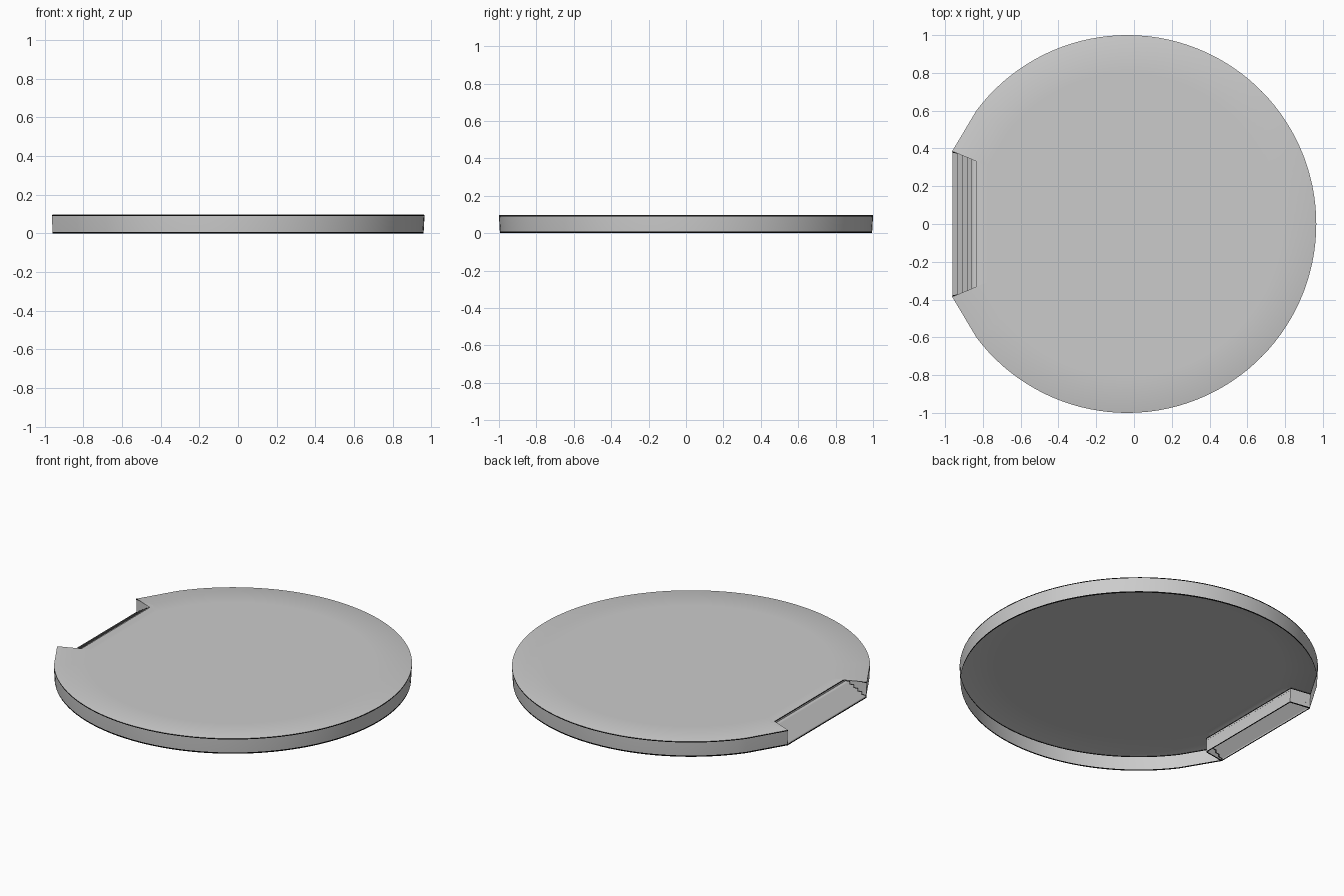
import bpy, bmesh, math

cube = bpy.data.objects.get("Cube")
if cube:
    bpy.data.objects.remove(cube, do_unlink=True)

CX = -0.035            # centre of the round deck
TOP = 0.097            # deck height
INNER = 0.8            # radius of the flat middle
TRIM = 0.007           # height of the black edge bands
CORNER = (-0.928, 0.385)   # outer notch corner, from the deck centre
BACK = (-0.801, 0.365)     # inner notch corner, from the deck centre
GREY, BLACK = 0, 1


def make_material(name, value):
    mat = bpy.data.materials.new(name)
    mat.use_nodes = True
    color = (value, value, value, 1.0)
    mat.diffuse_color = color
    mat.node_tree.nodes["Principled BSDF"].inputs["Base Color"].default_value = color
    return mat


materials = [make_material("light grey stone", 0.6), make_material("black edging", 0.003)]


def finish(bm, name, smooth_angle):
    bmesh.ops.recalc_face_normals(bm, faces=bm.faces)
    # Upper surfaces must face the sky
    if sum(f.normal.z * f.calc_area() for f in bm.faces) < 0:
        bmesh.ops.reverse_faces(bm, faces=bm.faces)
    mesh = bpy.data.meshes.new(name)
    bm.to_mesh(mesh)
    bm.free()
    for mat in materials:
        mesh.materials.append(mat)
    obj = bpy.data.objects.new(name, mesh)
    bpy.context.collection.objects.link(obj)
    bpy.ops.object.select_all(action="DESELECT")
    obj.select_set(True)
    bpy.context.view_layer.objects.active = obj
    bpy.ops.object.shade_smooth_by_angle(angle=math.radians(smooth_angle))


# Round platform with an open underside and a notch cut in one side
bm = bmesh.new()
STEPS = 96
SWEEP = math.radians(143)
outline = [(CORNER[0], -CORNER[1])]
for i in range(STEPS + 1):
    a = -SWEEP + 2 * SWEEP * i / STEPS
    outline.append((math.cos(a), math.sin(a)))
outline += [CORNER, BACK, (BACK[0], -BACK[1])]


def loop(points, scale, z):
    return [bm.verts.new((x * scale + CX, y * scale, z)) for x, y in points]


# Skirt: a narrow lip, a black band, the grey wall and a black foot band
levels = [(0.996, TOP, GREY), (1, TOP - 0.0015, GREY), (1, TOP - TRIM, BLACK),
          (0.9955, TRIM + 0.001, GREY), (0.995, 0, BLACK)]
loops = [loop(outline, scale, z) for scale, z, _ in levels]
for upper, lower, level in zip(loops, loops[1:], levels[1:]):
    for i in range(len(outline)):
        j = (i + 1) % len(outline)
        face = bm.faces.new((upper[i], lower[i], lower[j], upper[j]))
        face.material_index = level[2]

# Deck: flat middle, outer ring and the strip beside the notch
*rim, b_pos, b_neg = loops[0]
ring = loop(outline[:-2], INNER, TOP)
for i in range(len(rim) - 1):
    bm.faces.new((ring[i], rim[i], rim[i + 1], ring[i + 1]))
bm.faces.new(ring)
bm.faces.new((ring[-1], rim[-1], b_pos))
bm.faces.new((ring[0], b_neg, rim[0]))
bm.faces.new((ring[-1], b_pos, b_neg, ring[0]))
finish(bm, "round_platform", 30)

# Stairs: a folded strip of risers and treads, edged in black
bm = bmesh.new()
RISERS = 5
front_x, back_x = CORNER[0] + CX + 0.003, BACK[0] + CX + 0.001
rise = TOP / (RISERS + 1)
run = (back_x - front_x) / RISERS
profile = [(front_x, 0), (front_x, TRIM)]
for i in range(RISERS):
    profile.append((front_x + run * i, rise * (i + 1)))
    profile.append((front_x + run * (i + 1), rise * (i + 1)))

rows = []
for x, z in profile:
    t = (x - front_x) / (back_x - front_x)
    half = CORNER[1] + (BACK[1] - CORNER[1]) * t - 0.001
    side = half - TRIM
    rows.append([bm.verts.new((x, y, z)) for y in (-half, -side, side, half)])
for r, (a, b) in enumerate(zip(rows, rows[1:])):
    for k in range(3):
        face = bm.faces.new((a[k], b[k], b[k + 1], a[k + 1]))
        face.material_index = GREY if r > 0 and k == 1 else BLACK
finish(bm, "stairs", 180)
